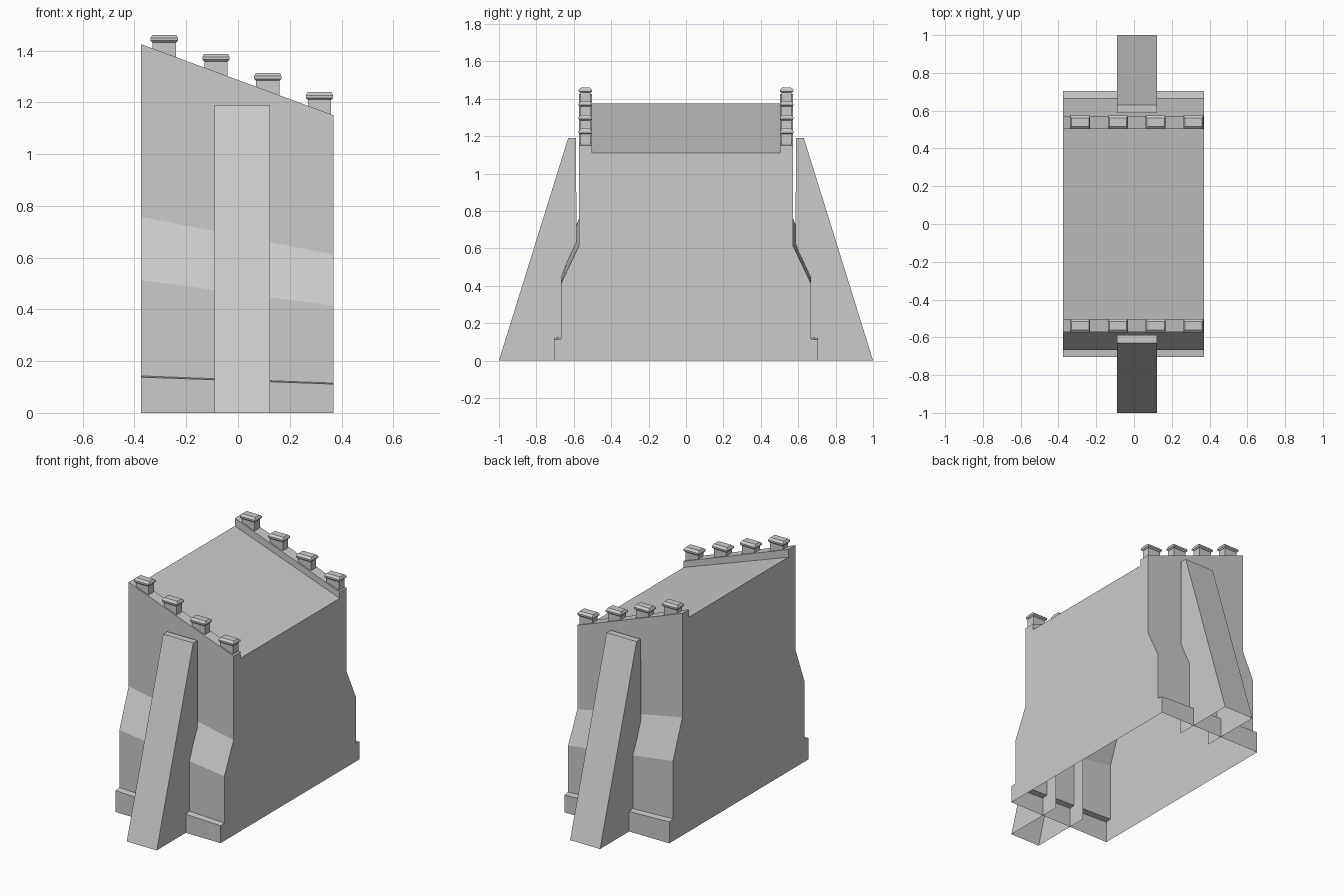
import bpy, bmesh

if "Cube" in bpy.data.objects:
    bpy.data.objects.remove(bpy.data.objects["Cube"])

XL, XR = -0.375, 0.37      # tall end and low end
RATIO = 0.807              # heights shrink towards the low end
SLOPE = 1.425 * (RATIO - 1) / (XR - XL)


def finish(name, bm):
    bmesh.ops.recalc_face_normals(bm, faces=bm.faces)
    mesh = bpy.data.meshes.new(name)
    bm.to_mesh(mesh)
    bm.free()
    obj = bpy.data.objects.new(name, mesh)
    bpy.context.collection.objects.link(obj)
    return obj


def extrude_profile(name, profile, x0, x1, z_ratio=1.0, skip=()):
    """Skin a y-z outline between two x positions; skip leaves sides open."""
    bm = bmesh.new()
    a = [bm.verts.new((x0, y, z)) for y, z in profile]
    b = [bm.verts.new((x1, y, z * z_ratio)) for y, z in profile]
    n = len(profile)
    for i in range(n):
        if i not in skip:
            j = (i + 1) % n
            bm.faces.new((a[i], a[j], b[j], b[i]))
    bm.faces.new(a)
    bm.faces.new(b)
    return finish(name, bm)


def stack(name, rings, cx, cy, cz):
    """Closed rectangular stack from (half x, half y, z) rings."""
    bm = bmesh.new()
    loops = [[bm.verts.new((cx + sx * hx, cy + sy * hy, cz + z))
              for sx, sy in ((-1, -1), (1, -1), (1, 1), (-1, 1))]
             for hx, hy, z in rings]
    for lo, hi in zip(loops, loops[1:]):
        for i in range(4):
            j = (i + 1) % 4
            bm.faces.new((lo[i], lo[j], hi[j], hi[i]))
    bm.faces.new(loops[0])
    bm.faces.new(loops[-1])
    return finish(name, bm)


# Wall body: plinth, battered lower wall, parapet and sunken roof; open below
half = [(0.705, 0), (0.705, 0.138), (0.667, 0.143), (0.667, 0.513),
        (0.573, 0.758), (0.573, 1.425), (0.503, 1.425), (0.503, 1.375)]
outline = half + [(-y, z) for y, z in reversed(half)]
extrude_profile("wall_body", outline, XL, XR, RATIO, skip={len(outline) - 1})

# Shapes of a merlon block and its chamfered cap
block = [(0.045, 0.027, -0.03), (0.045, 0.027, 0.045)]
cap = [(0.046, 0.029, 0.040), (0.053, 0.036, 0.047),
       (0.053, 0.036, 0.057), (0.046, 0.022, 0.069)]

for side, label in ((-1, "front"), (1, "back")):
    # Sloping buttress shell, open below and towards the wall
    wedge = [(side * 1.0, 0), (side * 0.63, 1.19),
             (side * 0.588, 1.19), (side * 0.583, 0)]
    extrude_profile(label + "_buttress", wedge, -0.09, 0.123, skip={2, 3})

    # Merlons stepping down the parapet
    for i in range(4):
        x = -0.285 + 0.2 * i
        z = 1.425 + SLOPE * (x - XL)
        stack(f"{label}_merlon_{i + 1}", block, x, side * 0.538, z)
        stack(f"{label}_merlon_cap_{i + 1}", cap, x, side * 0.538, z)
